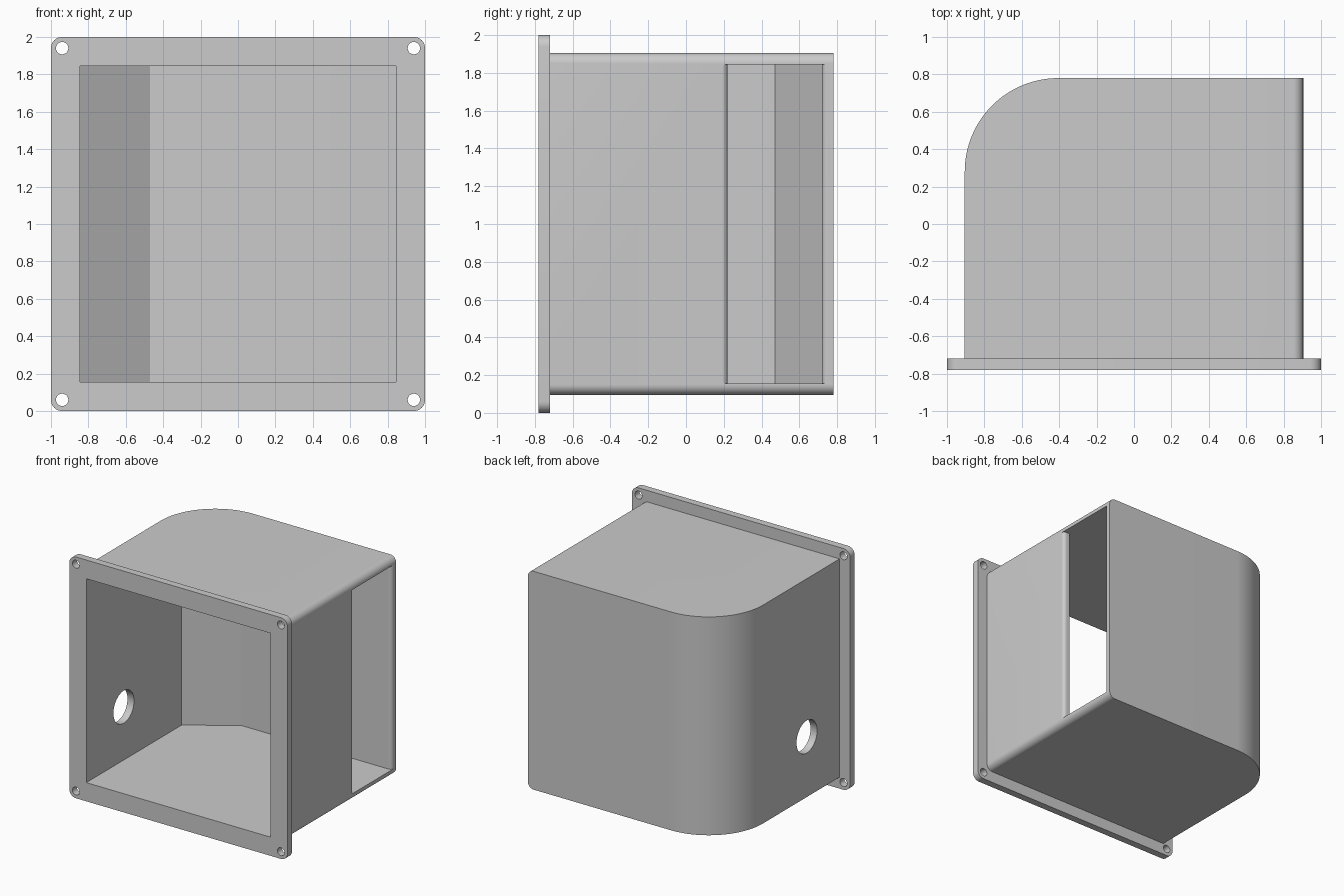
import bpy, bmesh
from math import sin, cos, radians, pi

if "Cube" in bpy.data.objects:
    bpy.data.objects.remove(bpy.data.objects["Cube"], do_unlink=True)

grey = bpy.data.materials.new("plain grey")
grey.use_nodes = True
COLOUR = (0.6, 0.6, 0.6, 1)
grey.diffuse_color = COLOUR
grey.node_tree.nodes["Principled BSDF"].inputs["Base Color"].default_value = COLOUR


def arc(cx, cy, r, start, end, steps):
    """Points along a circular arc, angles in degrees."""
    angles = [radians(start + (end - start) * i / steps) for i in range(steps + 1)]
    return [(cx + r * cos(a), cy + r * sin(a)) for a in angles]


def prism(name, profile, axis, low, high, round_edge=None, radius=0):
    """Extrude a 2D profile along an axis; optionally round chosen edges."""
    place = {"x": lambda a, b, d: (d, a, b),
             "y": lambda a, b, d: (a, d, b),
             "z": lambda a, b, d: (a, b, d)}[axis]
    bm = bmesh.new()
    base = bm.faces.new([bm.verts.new(place(a, b, low)) for a, b in profile])
    extruded = bmesh.ops.extrude_face_region(bm, geom=[base], use_keep_orig=True)
    shift = place(0, 0, high - low)
    moved = [g for g in extruded["geom"] if isinstance(g, bmesh.types.BMVert)]
    bmesh.ops.translate(bm, verts=moved, vec=shift)
    bmesh.ops.recalc_face_normals(bm, faces=bm.faces)
    if round_edge:
        edges = [e for e in bm.edges if round_edge(*[v.co for v in e.verts])]
        bmesh.ops.bevel(bm, geom=edges, offset=radius, segments=10,
                        profile=0.5, affect="EDGES")
    mesh = bpy.data.meshes.new(name)
    bm.to_mesh(mesh)
    bm.free()
    mesh.materials.append(grey)
    obj = bpy.data.objects.new(name, mesh)
    bpy.context.collection.objects.link(obj)
    return obj


def activate(obj):
    bpy.ops.object.select_all(action="DESELECT")
    obj.select_set(True)
    bpy.context.view_layer.objects.active = obj


def cut(target, cutter):
    cutter.hide_render = True
    mod = target.modifiers.new("cut", "BOOLEAN")
    mod.operation, mod.solver, mod.object = "DIFFERENCE", "EXACT", cutter
    activate(target)
    bpy.ops.object.modifier_apply(modifier=mod.name)


# Housing: one large rounded back corner, softened long edges on the left
HALF, BACK, JOIN, FRONT = 0.905, 0.78, -0.72, -0.78
outer = [(-HALF, JOIN), (HALF, JOIN), (HALF, BACK)]
outer += arc(-0.405, 0.28, 0.5, 90, 180, 32)
housing = prism("housing", outer, "z", 1 - HALF, 1 + HALF,
                lambda p, q: min(p.x, q.x) > 0.9 and abs(p.z - q.z) < 0.01, 0.055)

# Front flange with rounded corners
flange_outline = []
for i, (sx, sz) in enumerate([(1, 1), (-1, 1), (-1, -1), (1, -1)]):
    flange_outline += arc(0.94 * sx, 1 + 0.94 * sz, 0.06, 90 * i, 90 * i + 90, 8)
flange = prism("front_flange", flange_outline, "y", FRONT, JOIN)

# Cavity with a chamfered corner and a side opening with rounded jambs
INNER = 0.845
inner = [(-INNER, -1), (INNER, -1), (INNER, 0.22)]
inner += arc(0.875, 0.19, 0.03, 90, 0, 8) + [(1.1, 0.19), (1.1, 0.75)]
inner += arc(0.875, 0.75, 0.03, 0, -90, 8) + [(-0.47, 0.72), (-INNER, 0.47)]
cavity = prism("cavity_cutter", inner, "z", 1 - INNER, 1 + INNER)
cut(housing, cavity)
cut(flange, cavity)

# Round cable hole in the right wall
cable = prism("cable_hole_cutter", arc(-0.29, 0.595, 0.135, 0, 351, 39), "x", -1.1, -0.7)
cut(housing, cable)

# Screw holes in the flange corners
cutters = [cavity, cable]
for sx in (-1, 1):
    for sz in (-1, 1):
        screw = prism("screw_hole_cutter",
                      arc(0.94 * sx, 1 + 0.94 * sz, 0.033, 0, 345, 23), "y", -1, -0.6)
        cut(flange, screw)
        cutters.append(screw)

for cutter in cutters:
    bpy.data.objects.remove(cutter, do_unlink=True)

for part in (housing, flange):
    activate(part)
    bpy.ops.object.shade_smooth_by_angle(angle=pi / 6)
